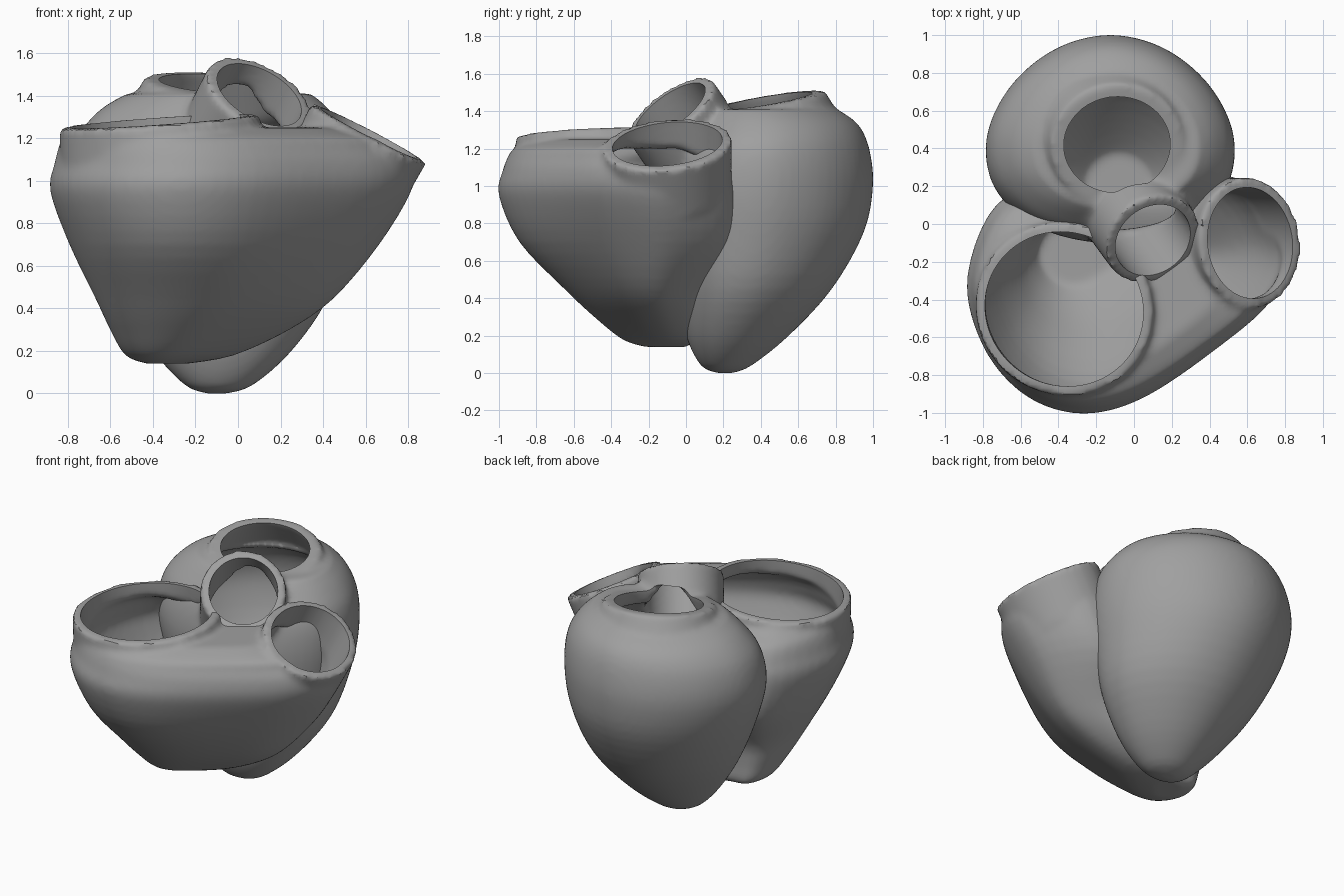
import bpy, bmesh, math
from mathutils import Vector

if "Cube" in bpy.data.objects:
    bpy.data.objects.remove(bpy.data.objects["Cube"])

N = 64


def smooth_loop(pts, n=N):
    """Closed Catmull-Rom curve through a few points."""
    out, k = [], len(pts)
    for i in range(n):
        f = i * k / n
        j, t = int(f), f - int(f)
        a, b, c, d = (Vector(pts[(j + o) % k]) for o in (-1, 0, 1, 2))
        out.append(0.5 * (2 * b + (c - a) * t + (2 * a - 5 * b + 4 * c - d) * t * t
                          + (3 * b - a - 3 * c + d) * t ** 3))
    return out


def skin(bm, rings):
    """Closed solid through a stack of rings."""
    rows = [[bm.verts.new(p) for p in r] for r in rings]
    for a, b in zip(rows, rows[1:]):
        for i in range(N):
            j = (i + 1) % N
            bm.faces.new((a[i], a[j], b[j], b[i]))
    bm.faces.new(rows[0][::-1])
    bm.faces.new(rows[-1])


def loft(bm, outline, sections, inset=0):
    """Stack an outline, fitted to z, x0, x1, y0, y1 at every section."""
    xs, ys = [p[0] for p in outline], [p[1] for p in outline]
    ux = [(x - min(xs)) / (max(xs) - min(xs)) for x in xs]
    uy = [(y - min(ys)) / (max(ys) - min(ys)) for y in ys]
    unit = smooth_loop(list(zip(ux, uy)))
    rings = []
    last = len(sections) - 1
    for i in range(last):
        a, b, c, d = (Vector(sections[max(0, min(last, i + o))]) for o in (-1, 0, 1, 2))
        for s in range(5 if i == last - 1 else 4):
            t = s / 4
            z, x0, x1, y0, y1 = 0.5 * (2 * b + (c - a) * t + (2 * a - 5 * b + 4 * c - d) * t * t
                                       + (3 * b - a - 3 * c + d) * t ** 3)
            if inset and (min(x1 - x0, y1 - y0) < 2.6 * inset or z < sections[0][0] + inset):
                continue
            z -= inset * max(0, (z - 0.9) / 0.35)
            x0, x1, y0, y1 = x0 + inset, x1 - inset, y0 + inset, y1 - inset
            rings.append([Vector((x0 + (x1 - x0) * p.x, y0 + (y1 - y0) * p.y, z)) for p in unit])
    skin(bm, rings)


def tube(bm, centre, normal, rx, ry, depth, spin=0, base=1.0, inset=0, lift=0):
    """Valve collar: oval tube ending in a flat rim at centre."""
    n = Vector(normal).normalized()
    u = Vector((math.cos(spin), math.sin(spin), 0))
    u = (u - n * u.dot(n)).normalized()
    v = n.cross(u)
    rings = []
    for d, s in ((-depth, base), (0, 1), (lift, 1)):
        if d == 0 and not lift and len(rings) == 2:
            break
        c = Vector(centre) + n * d
        rings.append([c + u * (rx * s - inset) * math.cos(2 * math.pi * i / N)
                      + v * (ry * s - inset) * math.sin(2 * math.pi * i / N) for i in range(N)])
    skin(bm, rings)


def solid(name, build):
    """Merge overlapping parts into one smooth skin."""
    bm = bmesh.new()
    build(bm)
    bmesh.ops.recalc_face_normals(bm, faces=bm.faces)
    me = bpy.data.meshes.new(name)
    bm.to_mesh(me)
    bm.free()
    ob = bpy.data.objects.new(name, me)
    bpy.context.collection.objects.link(ob)
    m = ob.modifiers.new("merge", 'REMESH')
    m.mode, m.voxel_size = 'VOXEL', 0.02
    m = ob.modifiers.new("soften", 'SMOOTH')
    m.factor, m.iterations = 0.5, 5
    bake(ob)
    return ob


def bake(ob):
    bpy.context.view_layer.update()
    dg = bpy.context.evaluated_depsgraph_get()
    me = bpy.data.meshes.new_from_object(ob.evaluated_get(dg))
    ob.modifiers.clear()
    ob.data = me


def cut(ob, *cutters):
    for c in cutters:
        m = ob.modifiers.new("cut", 'BOOLEAN')
        m.operation, m.object, m.solver = 'DIFFERENCE', c, 'MANIFOLD'
    bake(ob)


# Egg-shaped outline of the back chamber, fuller towards the front
EGG = [(math.cos(a * math.pi / 6) * (1 - .13 * math.sin(a * math.pi / 6)),
        math.sin(a * math.pi / 6)) for a in range(12)]
FRONT = [(-.88, -.3), (-.8, -.65), (-.58, -.9), (-.28, -1), (.05, -.93), (.45, -.68),
         (.76, -.42), (.86, -.14), (.62, .18), (.2, .2), (-.3, .15), (-.7, .08)]

# Back chamber: z, x0, x1, y0, y1
LEFT = [(0, -.15, -.05, .17, .25), (.04, -.25, .07, .08, .35), (.2, -.4, .25, .0, .55),
        (.45, -.57, .42, -.05, .78), (.75, -.71, .5, -.09, .95), (1.0, -.78, .53, -.1, 1.0),
        (1.2, -.75, .51, -.06, .98), (1.33, -.65, .43, .02, .92), (1.41, -.52, .34, .08, .81)]
# Front chamber
RIGHT = [(.14, -.43, -.24, -.22, .0), (.18, -.53, -.02, -.34, .05), (.3, -.6, .24, -.49, .06),
         (.45, -.67, .45, -.65, .09), (.7, -.79, .66, -.89, .24), (.95, -.88, .81, -1.0, .25),
         (1.08, -.86, .82, -.98, .22), (1.16, -.84, .75, -.95, .17), (1.2, -.82, .7, -.92, .1),
         (1.25, -.76, .48, -.84, .02)]


def left_parts(inset=0, lift=0):
    def build(bm):
        loft(bm, EGG, LEFT, inset)
        # inlet collar, then outflow collar
        tube(bm, (-.09, .42, 1.455), (.08, -.17, 1), .35, .325, .2, 0, 1.25, inset, lift * .2)
        tube(bm, (.1, -.085, 1.405), (.38, -.52, .76), .265, .28, .4, .57, 1, inset * .75, lift)
    return build


def right_parts(inset=0, lift=0):
    def build(bm):
        loft(bm, FRONT, RIGHT, inset)
        # inlet collar, then outflow collar
        tube(bm, (-.37, -.45, 1.28), (-.07, -.04, 1), .475, .455, .3, -.5, 1.03, inset, lift)
        tube(bm, (.615, -.1, 1.225), (.45, -.05, .88), .3, .35, .3, .25, .95, inset, lift)
    return build


left = solid("left_ventricle", left_parts())
left_cavity = solid("left_cavity", left_parts(.07, .25))
right = solid("right_ventricle", right_parts())
right_cavity = solid("right_cavity", right_parts(.05, .25))

# Hollow both chambers; the front one wraps round the back one
cut(right, right_cavity, left)
cut(left, left_cavity)
for c in (left_cavity, right_cavity):
    bpy.data.objects.remove(c)

# Dark grey finish
grey = bpy.data.materials.new("dark_grey")
grey.diffuse_color = (.35, .35, .35, 1)
grey.use_nodes = True
grey.node_tree.nodes["Principled BSDF"].inputs["Base Color"].default_value = grey.diffuse_color
for ob in (left, right):
    ob.data.materials.clear()
    ob.data.materials.append(grey)
    bpy.ops.object.select_all(action='DESELECT')
    ob.select_set(True)
    bpy.context.view_layer.objects.active = ob
    bpy.ops.object.shade_smooth_by_angle(angle=math.radians(40))
